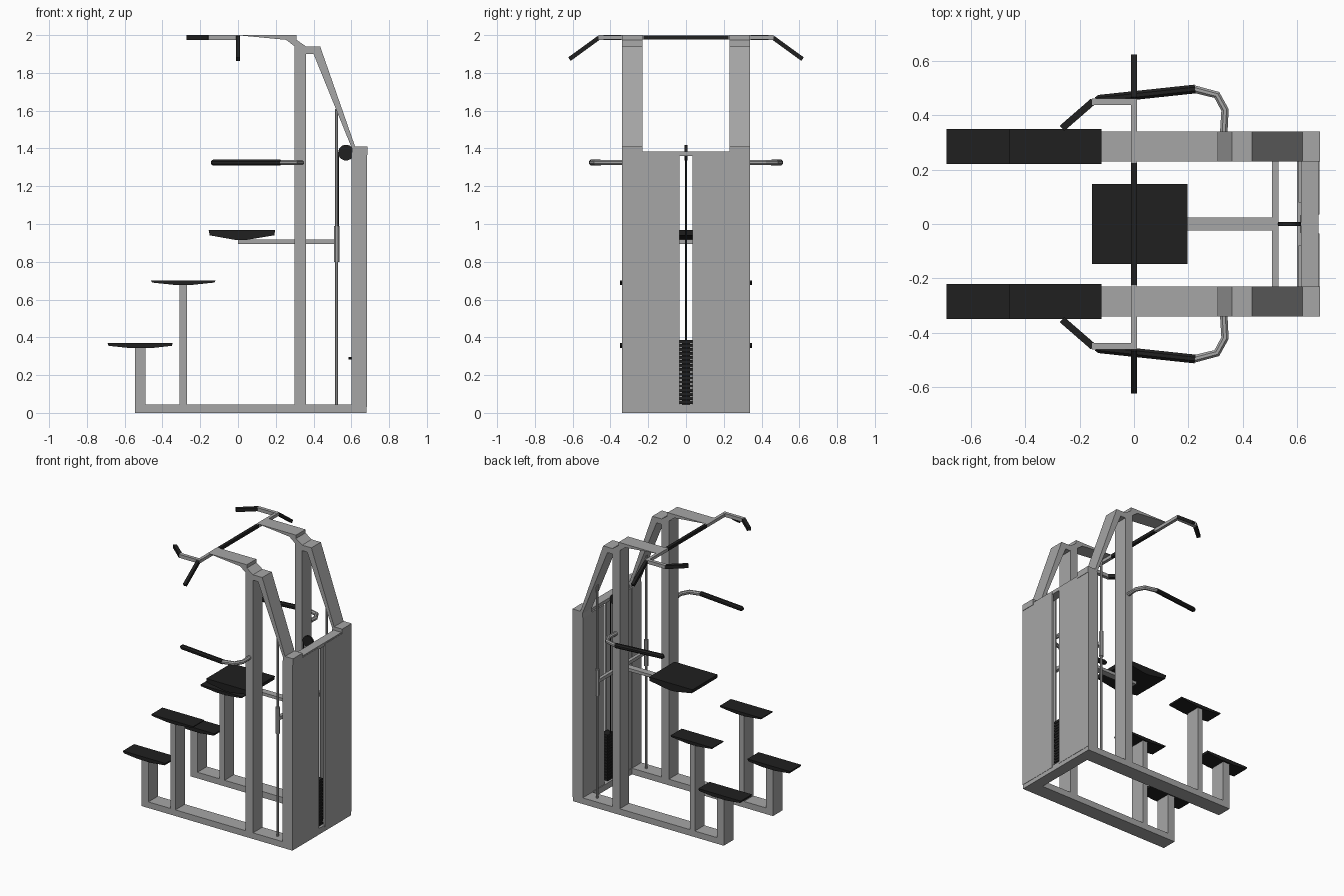
import bpy, bmesh, math
from mathutils import Vector

if "Cube" in bpy.data.objects:
    bpy.data.objects.remove(bpy.data.objects["Cube"])


def material(name, v):
    m = bpy.data.materials.new(name)
    m.diffuse_color = (v, v, v, 1)
    m.use_nodes = True
    m.node_tree.nodes["Principled BSDF"].inputs["Base Color"].default_value = m.diffuse_color
    return m


GREY = material("painted steel grey", 0.38)
BLACK = material("rubber black", 0.014)


def finish(name, bm, mat):
    bmesh.ops.recalc_face_normals(bm, faces=bm.faces)
    me = bpy.data.meshes.new(name)
    bm.to_mesh(me)
    bm.free()
    me.materials.append(mat)
    ob = bpy.data.objects.new(name, me)
    bpy.context.collection.objects.link(ob)
    return ob


def profile(name, pts, y0, y1, mat):
    """Extrude an (x, z) outline from y0 to y1."""
    bm = bmesh.new()
    f = bm.faces.new([bm.verts.new((x, y0, z)) for x, z in pts])
    g = bmesh.ops.extrude_face_region(bm, geom=[f])["geom"]
    for v in g:
        if isinstance(v, bmesh.types.BMVert):
            v.co.y = y1
    return finish(name, bm, mat)


def box(name, x0, x1, y0, y1, z0, z1, mat=GREY):
    return profile(name, [(x0, z0), (x1, z0), (x1, z1), (x0, z1)], y0, y1, mat)


def tube(name, pts, r, mat=GREY, n=8, tip=0.0):
    """Sweep an n-sided ring along a path, with an optional narrowed far end."""
    bm = bmesh.new()
    P = [Vector(p) for p in pts]
    radii = [r] * len(P)
    if tip:
        P.append(P[-1] + (P[-1] - P[-2]).normalized() * tip)
        radii.append(r * 0.55)
    rings = []
    for i, p in enumerate(P):
        a = (p - P[i - 1]).normalized() if i else (P[1] - p).normalized()
        b = (P[i + 1] - p).normalized() if i < len(P) - 1 else a
        t = (a + b).normalized()
        ref = Vector((1, 0, 0)) if abs(P[1].x - P[0].x) < 1e-4 else Vector((0, 0, 1))
        u = (ref - t * ref.dot(t)).normalized()
        w = t.cross(u)
        ring = []
        for k in range(n):
            ang = 2 * math.pi * (k + 0.5) / n
            ring.append(bm.verts.new(p + (u * math.cos(ang) + w * math.sin(ang)) * radii[i]))
        rings.append(ring)
    for r0, r1 in zip(rings, rings[1:]):
        for k in range(n):
            j = (k + 1) % n
            bm.faces.new((r0[k], r0[j], r1[j], r1[k]))
    bm.faces.new(rings[0])
    bm.faces.new(rings[-1])
    return finish(name, bm, mat)


def pad(name, x0, x1, bx0, bx1, y0, y1, top, edge, bottom):
    """Flat-topped cushion tapering to a narrower underside."""
    return profile(name, [(x0, top), (x1, top), (x1 - 0.005, edge), (bx1, bottom),
                          (bx0, bottom), (x0 + 0.005, edge)], y0, y1, BLACK)


# Parts repeated on both sides
for s, side in ((1, "left"), (-1, "right")):
    a, b = 0.23 * s, 0.34 * s
    box(f"{side}_base_rail", -0.545, 0.68, a, b, 0, 0.045)
    box(f"{side}_low_step_post", -0.545, -0.49, a, b, 0.045, 0.35)
    box(f"{side}_high_step_post", -0.31, -0.27, a, b, 0.045, 0.685)
    pad(f"{side}_low_step", -0.69, -0.345, -0.57, -0.46, 0.22 * s, 0.35 * s, 0.37, 0.355, 0.343)
    pad(f"{side}_high_step", -0.46, -0.12, -0.33, -0.25, 0.22 * s, 0.35 * s, 0.70, 0.69, 0.677)
    box(f"{side}_upright", 0.30, 0.36, a, b, 0.045, 1.93)
    # top arm, bend and diagonal brace in one outline
    profile(f"{side}_top_frame",
            [(-0.01, 2.0), (0.31, 2.0), (0.31, 1.975), (0.36, 1.94), (0.435, 1.94), (0.62, 1.41),
             (0.685, 1.41), (0.685, 1.365), (0.60, 1.365), (0.605, 1.395), (0.40, 1.90),
             (0.30, 1.90), (0.30, 1.94), (0.255, 1.975)], a, b, GREY)
    # rear housing
    box(f"{side}_rear_column", 0.60, 0.67, a, b, 0.045, 1.365)
    box(f"{side}_rear_panel", 0.67, 0.682, 0.035 * s, b, 0.03, 1.375)
    box(f"{side}_inner_panel", 0.605, 0.615, 0.08 * s, a, 0.045, 1.365)
    # guide rods and sliding sleeves
    tube(f"{side}_guide_rod", [(0.522, 0.285 * s, 0.045), (0.522, 0.285 * s, 1.61)], 0.009)
    tube(f"{side}_sleeve", [(0.522, 0.285 * s, 0.80), (0.522, 0.285 * s, 0.99)], 0.016)
    # dip handle
    z = 1.325
    tube(f"{side}_dip_arm", [(0.33, 0.33 * s, z), (0.335, 0.42 * s, z), (0.305, 0.475 * s, z),
                             (0.22, 0.497 * s, z)], 0.015)
    tube(f"{side}_dip_grip", [(0.225, 0.497 * s, z), (-0.13, 0.459 * s, z)], 0.0175, BLACK, tip=0.012)
    # pull-up bar arms and grips
    tube(f"{side}_bar_arm", [(0, 0.225 * s, 1.987), (0, 0.462 * s, 1.987)], 0.016, n=4)
    tube(f"{side}_wide_grip", [(0, 0.46 * s, 1.987), (0, 0.617 * s, 1.873)], 0.016, BLACK, n=4)
    tube(f"{side}_forward_arm", [(0.01, 0.45 * s, 1.987), (-0.155, 0.45 * s, 1.987)], 0.018, n=4)
    tube(f"{side}_angled_grip", [(-0.15, 0.452 * s, 1.987), (-0.265, 0.352 * s, 1.987)], 0.018, BLACK, n=4)

# Centre pull-up bar
tube("centre_bar", [(0, -0.23, 1.987), (0, 0.23, 1.987)], 0.016, BLACK, n=4)

# Rear cross members
box("rear_base_beam", 0.60, 0.68, -0.23, 0.23, 0, 0.045)
box("rear_top_beam", 0.615, 0.68, -0.23, 0.23, 1.36, 1.385)

# Knee pad on its lever and carriage
pad("knee_pad", -0.155, 0.197, -0.01, 0.04, -0.147, 0.147, 0.967, 0.94, 0.915)
box("knee_lever", 0, 0.51, -0.024, 0.024, 0.895, 0.917)
box("carriage_crossbar", 0.508, 0.532, -0.285, 0.285, 0.893, 0.917)

# Weight stack with selector pin
count = 16
for i in range(count):
    z0 = 0.048 + i * 0.0213
    box(f"weight_plate_{i + 1}", 0.612, 0.665, -0.034, 0.034, z0, z0 + 0.018, BLACK)
box("stack_core", 0.63, 0.645, -0.02, 0.02, 0.045, 0.38, BLACK)
tube("selector_pin", [(0.585, 0, 0.29), (0.62, 0, 0.29)], 0.007, BLACK)

# Pulley and cable
tube("pulley", [(0.572, -0.007, 1.378), (0.572, 0.007, 1.378)], 0.042, BLACK, n=16)
box("pulley_bracket", 0.57, 0.62, -0.006, 0.006, 1.37, 1.384, BLACK)
tube("stack_cable", [(0.614, 0, 0.38), (0.614, 0, 1.38)], 0.004, BLACK, n=6)
tube("lever_cable", [(0.532, 0, 0.91), (0.532, 0, 1.38)], 0.004, BLACK, n=6)
